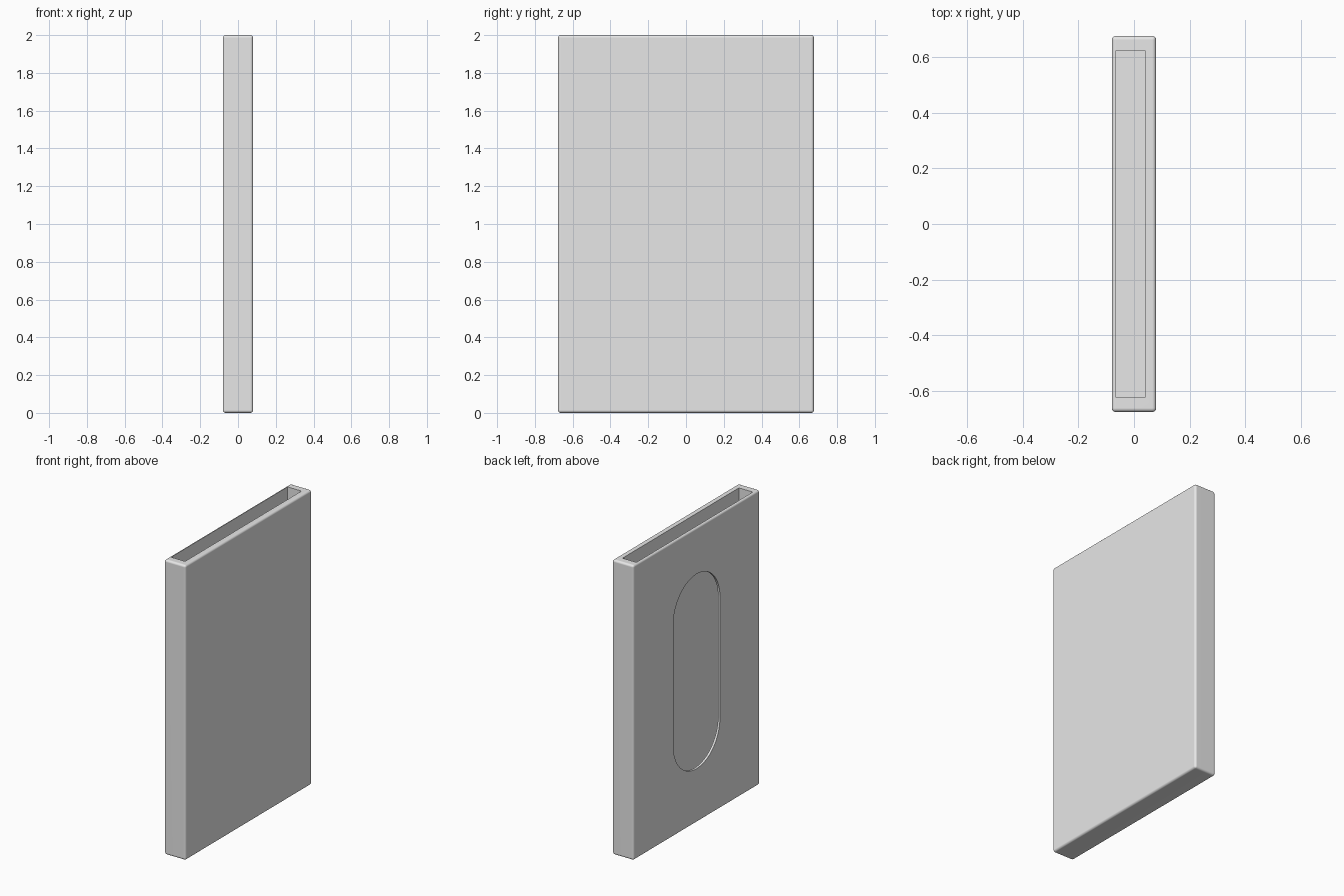
import bpy, bmesh, math
from mathutils import Vector

cube = bpy.data.objects.get("Cube")
if cube:
    bpy.data.objects.remove(cube, do_unlink=True)

grey = bpy.data.materials.new("plain grey")
grey.use_nodes = True
grey.diffuse_color = (0.8, 0.8, 0.8, 1)
grey.node_tree.nodes["Principled BSDF"].inputs["Base Color"].default_value = (0.8, 0.8, 0.8, 1)

HALF_X, HALF_Y, HEIGHT = 0.08, 0.677, 2.0
WALL = 0.053


def add_object(name, bm):
    bmesh.ops.recalc_face_normals(bm, faces=bm.faces)
    mesh = bpy.data.meshes.new(name)
    bm.to_mesh(mesh)
    bm.free()
    mesh.materials.append(grey)
    obj = bpy.data.objects.new(name, mesh)
    bpy.context.collection.objects.link(obj)
    return obj


def box(name, low, high):
    bm = bmesh.new()
    bmesh.ops.create_cube(bm, size=1)
    low, high = Vector(low), Vector(high)
    for v in bm.verts:
        v.co = (low + high) / 2 + v.co * (high - low)
    return add_object(name, bm)


def stadium(name, x0, x1, radius, z_low, z_high, steps=32):
    """Upright slot with round ends, extruded along x."""
    bm = bmesh.new()
    verts = []
    for centre, start in ((z_high, 0), (z_low, math.pi)):
        for i in range(steps + 1):
            a = start + math.pi * i / steps
            verts.append(bm.verts.new((x0, radius * math.cos(a), centre + radius * math.sin(a))))
    face = bm.faces.new(verts)
    ext = bmesh.ops.extrude_face_region(bm, geom=[face])
    moved = [g for g in ext["geom"] if isinstance(g, bmesh.types.BMVert)]
    bmesh.ops.translate(bm, verts=moved, vec=(x1 - x0, 0, 0))
    return add_object(name, bm)


# Rounded outer shell
sleeve = box("card_sleeve", (-HALF_X, -HALF_Y, 0), (HALF_X, HALF_Y, HEIGHT))
bevel = sleeve.modifiers.new("rounded edges", "BEVEL")
bevel.width = 0.0145
bevel.segments = 5

# Pocket open at the top, and thumb slot through the thin wall
pocket = box("pocket_cutter", (-0.065, WALL - HALF_Y, WALL), (0.04, HALF_Y - WALL, HEIGHT + 0.1))
middle = (WALL + HEIGHT) / 2
slot = stadium("slot_cutter", -0.15, 0, 0.25, middle - 0.41, middle + 0.41)
for cutter in (pocket, slot):
    cutter.hide_render = True
    cut = sleeve.modifiers.new(cutter.name, "BOOLEAN")
    cut.operation = "DIFFERENCE"
    cut.solver = "EXACT"
    cut.object = cutter

# Apply the modifiers and drop the cutters
bpy.ops.object.select_all(action="DESELECT")
sleeve.select_set(True)
bpy.context.view_layer.objects.active = sleeve
for mod in list(sleeve.modifiers):
    bpy.ops.object.modifier_apply(modifier=mod.name)
for cutter in (pocket, slot):
    bpy.data.objects.remove(cutter, do_unlink=True)

# Smooth roundings with flat panels
bpy.ops.object.shade_smooth_by_angle(angle=math.radians(30))
weighted = sleeve.modifiers.new("flat panels", "WEIGHTED_NORMAL")
weighted.keep_sharp = True
